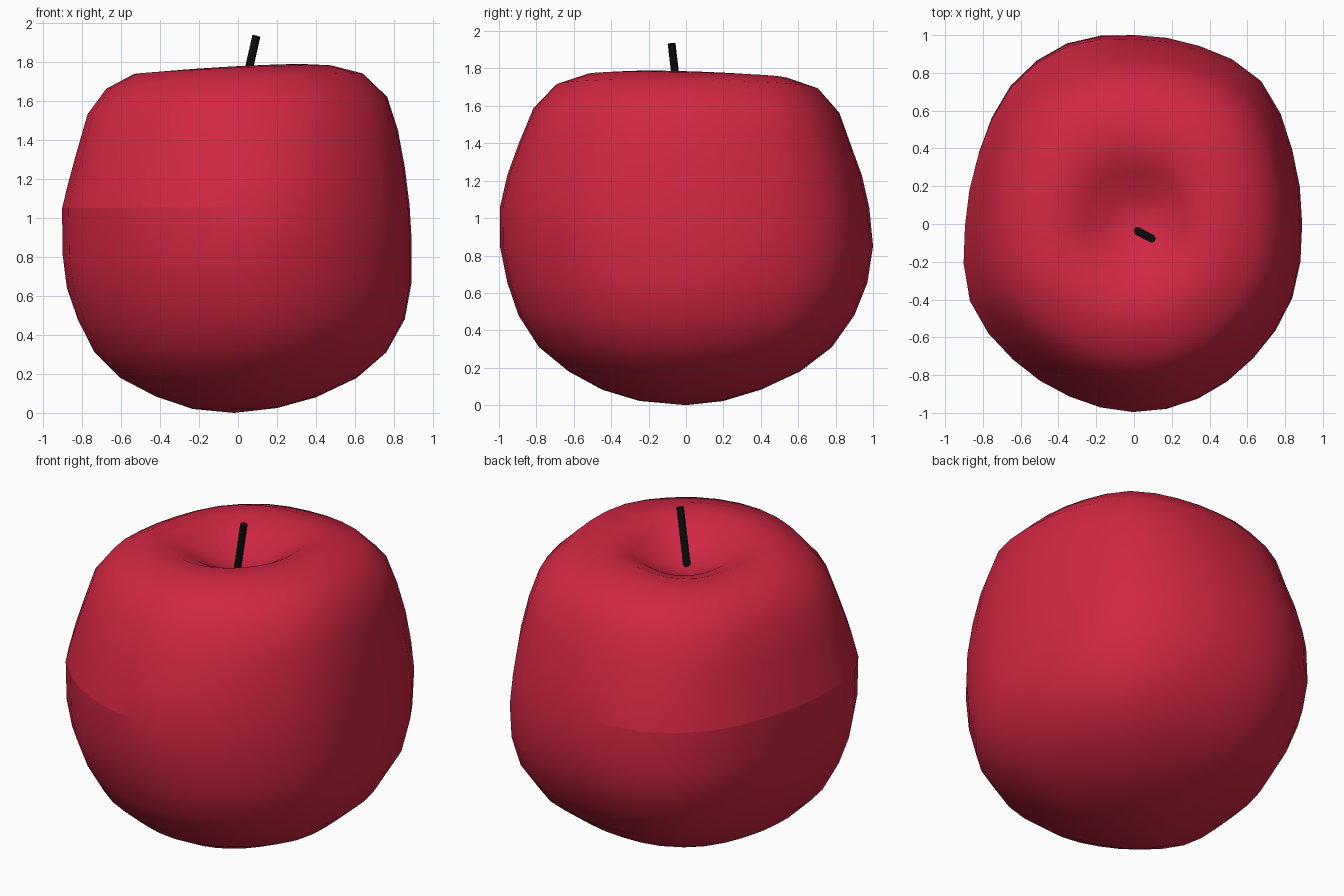
import bpy, bmesh, math
from mathutils import Vector

if "Cube" in bpy.data.objects:
    bpy.data.objects.remove(bpy.data.objects["Cube"])

SEG = 32


def material(name, color):
    m = bpy.data.materials.new(name)
    m.diffuse_color = (*color, 1)
    m.use_nodes = True
    m.node_tree.nodes["Principled BSDF"].inputs["Base Color"].default_value = m.diffuse_color
    return m


# Rings: z at left, z at right, left x, right x, front y, back y
rings = [
    (.02, .025, -.23, .20, -.25, .20),
    (.085, .08, -.42, .40, -.45, .40),
    (.18, .18, -.60, .61, -.63, .61),
    (.31, .31, -.73, .76, -.79, .78),
    (.48, .48, -.815, .855, -.90, .90),
    (.64, .67, -.87, .89, -.96, .97),
    (.81, .89, -.892, .89, -1.0, 1.0),
    (1.05, 1.06, -.895, .88, -1.0, .98),
    (1.20, 1.26, -.858, .855, -.96, .94),
    (1.34, 1.45, -.82, .82, -.90, .88),
    (1.53, 1.62, -.765, .765, -.82, .82),
    (1.66, 1.74, -.67, .64, -.70, .71),
    (1.735, 1.78, -.53, .48, -.53, .55),
    (1.745, 1.785, -.39, .36, -.39, .41),
    (1.70, 1.73, -.26, .27, -.27, .28),
    (1.635, 1.65, -.14, .16, -.15, .16),
]
# Uneven outline: radius factor every 22.5 degrees
bumps = [1, 1.02, 1.07, 1.02, 1, 1.035, 1.035, .995,
         1, 1.05, 1.01, .987, .995, 1, 1.004, 1.02]
SHOULDER = 7


def bump(i):
    k = i // 2
    a, b, c, d = (bumps[(k + j) % 16] for j in (-1, 0, 1, 2))
    return b if i % 2 == 0 else (9 * (b + c) - a - d) / 16


# Fruit body, with the stem hollow as its last rings
bm = bmesh.new()
loops = []
for zl, zr, xl, xr, yf, yb in rings:
    row = []
    lean = .012 if zl > 1.5 else 0
    for i in range(SEG):
        t = 2 * math.pi * i / SEG
        u, v = math.cos(t) * bump(i), math.sin(t) * bump(i)
        row.append(bm.verts.new(((xl + xr) / 2 + u * (xr - xl) / 2,
                                 (yf + yb) / 2 + v * (yb - yf) / 2,
                                 (zl + zr) / 2 + u * (zr - zl) / 2 - lean * v)))
    loops.append(row)
bottom = bm.verts.new((-.02, 0, 0))
hollow = bm.verts.new((.01, 0, 1.6))
for i in range(SEG):
    j = (i + 1) % SEG
    bm.faces.new((bottom, loops[0][j], loops[0][i]))
    for a, b in zip(loops, loops[1:]):
        bm.faces.new((a[i], a[j], b[j], b[i]))
    bm.faces.new((loops[-1][i], loops[-1][j], hollow))
for f in bm.faces:
    f.smooth = True
bm.normal_update()
# Crease around the left and back shoulder
row = loops[SHOULDER]
for i in range(8, 24):
    e = bm.edges.get((row[i], row[(i + 1) % SEG]))
    e.smooth = False
me = bpy.data.meshes.new("fruit_body")
bm.to_mesh(me)
bm.free()
body = bpy.data.objects.new("fruit_body", me)
bpy.context.collection.objects.link(body)
me.materials.append(material("red_skin", (.64, .02, .055)))

# Leaning stem
p, q = Vector((.012, -.034, 1.57)), Vector((.094, -.077, 1.932))
bpy.ops.mesh.primitive_cylinder_add(vertices=16, radius=.021, depth=(q - p).length,
                                    location=(p + q) / 2)
stem = bpy.context.object
stem.name = "stem"
stem.rotation_euler = (q - p).to_track_quat('Z', 'Y').to_euler()
stem.data.materials.append(material("dark_stem", (.004, .004, .004)))
bpy.ops.object.shade_smooth_by_angle()
